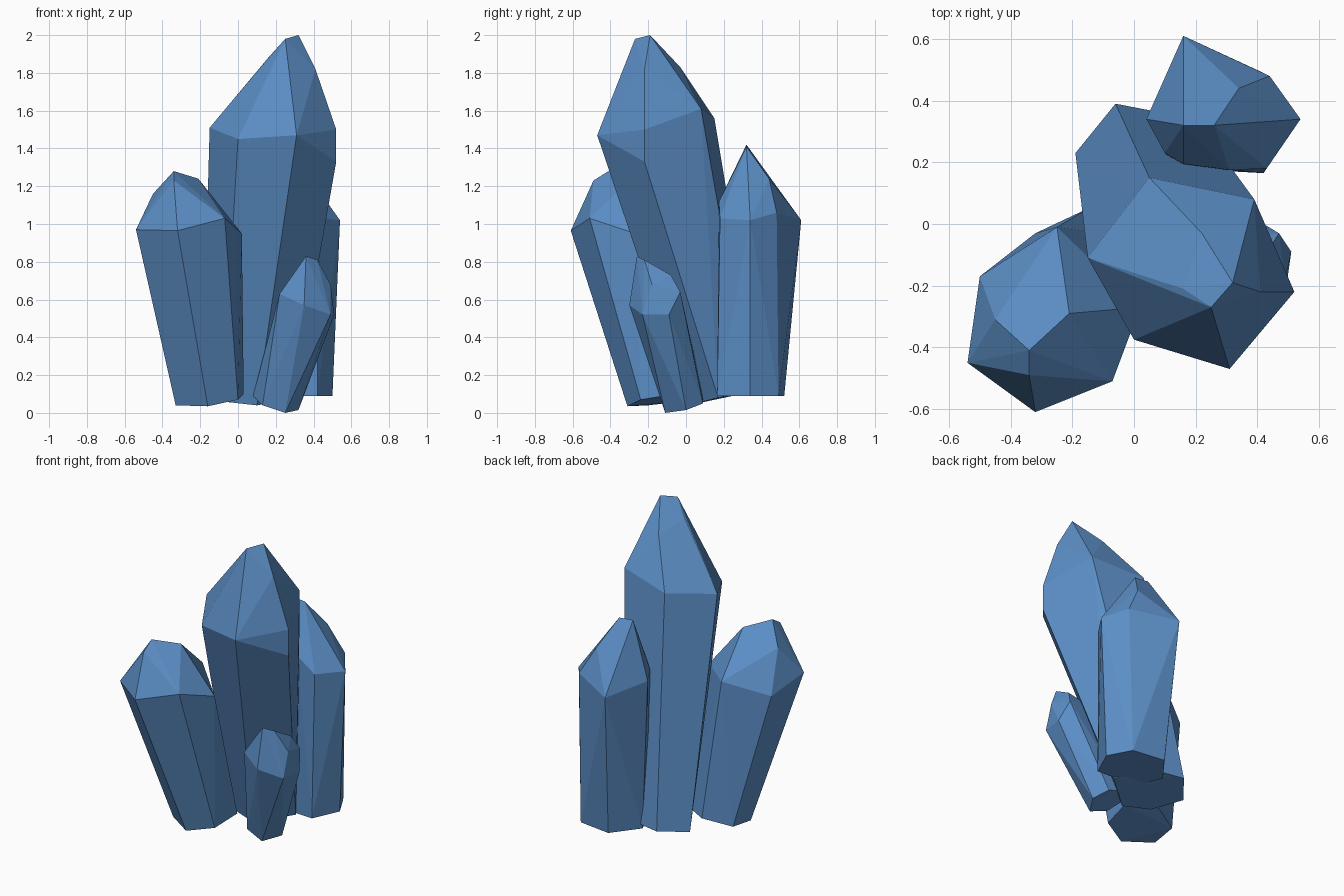
import bpy, bmesh

blue = bpy.data.materials.new("crystal blue")
blue.diffuse_color = (0.105, 0.27, 0.56, 1)


def crystal(name, base, shoulder, tip):
    """Faceted crystal: convex skin over a base ring, a shoulder ring and a broken tip."""
    bm = bmesh.new()
    for p in base + shoulder + tip:
        bm.verts.new(p)
    res = bmesh.ops.convex_hull(bm, input=bm.verts[:])
    loose = [v for v in bm.verts if not v.link_faces]
    bmesh.ops.delete(bm, geom=loose, context='VERTS')
    # merge almost flat triangles into clean facets
    bmesh.ops.dissolve_limit(bm, angle_limit=0.06, verts=bm.verts[:], edges=bm.edges[:])
    bmesh.ops.recalc_face_normals(bm, faces=bm.faces[:])
    me = bpy.data.meshes.new(name)
    bm.to_mesh(me)
    bm.free()
    me.materials.append(blue)
    ob = bpy.data.objects.new(name, me)
    bpy.context.collection.objects.link(ob)
    return ob


# tall main crystal, leaning forward
crystal("main_crystal",
        [(-.19, .23, .09), (-.06, .39, .12), (.2, .34, .12),
         (.3, .17, .08), (.1, .01, .04), (-.08, .06, .06)],
        [(-.15, -.11, 1.51), (0, -.375, 1.45), (.31, -.47, 1.47),
         (.52, -.22, 1.33), (.52, -.22, 1.5), (.39, .08, 1.61), (.05, .15, 1.56)],
        [(.25, -.27, 1.98), (.32, -.19, 2.0), (.28, -.3, 1.84),
         (.16, -.21, 1.88), (.22, -.03, 1.83), (.41, -.22, 1.82)])

# left crystal, leaning outward
crystal("left_crystal",
        [(-.33, -.2, .04), (-.16, -.31, .035), (0, -.24, .07),
         (.03, -.05, .1), (-.15, .05, .1), (-.32, -.03, .06)],
        [(-.54, -.45, .97), (-.32, -.61, .965), (-.07, -.51, 1.03),
         (.02, -.27, .95), (-.25, -.01, 1.0), (-.5, -.17, .91)],
        [(-.34, -.49, 1.23), (-.34, -.41, 1.28), (-.21, -.29, 1.24),
         (-.45, -.31, 1.16)])

# upright back crystal
crystal("back_crystal",
        [(.5, .34, .09), (.42, .49, .09), (.2, .52, .09),
         (.07, .35, .09), (.14, .18, .09), (.42, .165, .09)],
        [(.54, .34, 1.02), (.44, .48, 1.06), (.16, .61, 1.02), (.04, .34, 1.06),
         (.1, .23, 1.08), (.16, .195, 1.15), (.31, .175, 1.12), (.43, .18, 1.03)],
        [(.16, .32, 1.42), (.26, .32, 1.41), (.34, .44, 1.24)])

# small front crystal
crystal("small_crystal",
        [(.25, -.11, 0), (.32, 0, .015), (.27, .09, .05),
         (.15, .09, .09), (.08, 0, .09), (.13, -.09, .04)],
        [(.22, -.25, .63), (.35, -.3, .57), (.49, -.23, .52),
         (.51, -.09, .52), (.47, -.03, .64), (.28, -.06, .68)],
        [(.36, -.26, .83), (.42, -.22, .81), (.44, -.08, .73), (.49, -.18, .68)])
